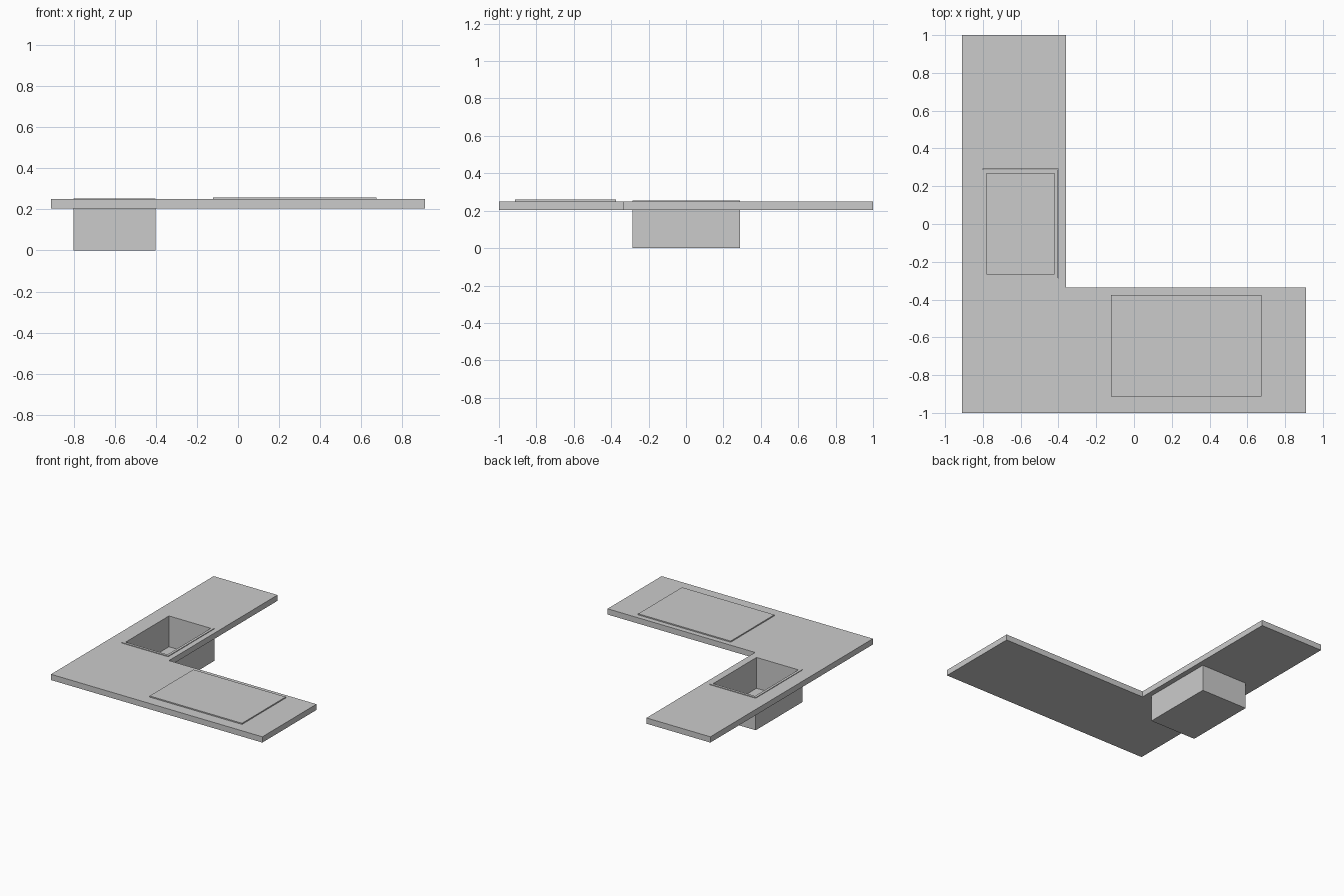
import bpy, bmesh
from mathutils import Matrix, Vector

if "Cube" in bpy.data.objects:
    bpy.data.objects.remove(bpy.data.objects["Cube"])


def finish(name, bm):
    bmesh.ops.recalc_face_normals(bm, faces=bm.faces)
    mesh = bpy.data.meshes.new(name)
    bm.to_mesh(mesh)
    bm.free()
    obj = bpy.data.objects.new(name, mesh)
    bpy.context.collection.objects.link(obj)
    return obj


def prism(outline, z0, z1):
    """Extrude a flat outline from z0 up to z1."""
    bm = bmesh.new()
    base = bm.faces.new([bm.verts.new((x, y, z0)) for x, y in outline])
    new = bmesh.ops.extrude_face_region(bm, geom=[base], use_keep_orig=True)["geom"]
    bmesh.ops.translate(bm, vec=(0, 0, z1 - z0),
                        verts=[g for g in new if isinstance(g, bmesh.types.BMVert)])
    return bm


def rect(x0, x1, y0, y1):
    return [(x0, y0), (x1, y0), (x1, y1), (x0, y1)]


# L-shaped worktop
worktop = finish("worktop", prism(
    [(-0.91, -1), (0.91, -1), (0.91, -0.335), (-0.36, -0.335), (-0.36, 1), (-0.91, 1)],
    0.205, 0.25))

# Opening for the sink
cutter = finish("sink_opening_cutter", prism(rect(-0.803, -0.4005, -0.287, 0.29), 0.1, 0.4))
cutter.hide_render = True
cutter.hide_set(True)
cutter.display_type = 'WIRE'
cut = worktop.modifiers.new("sink_opening", 'BOOLEAN')
cut.operation = 'DIFFERENCE'
cut.solver = 'EXACT'
cut.object = cutter

# Sink basin: box with its top face inset and pushed down
bm = prism(rect(-0.802, -0.402, -0.285, 0.288), 0, 0.254)
bmesh.ops.recalc_face_normals(bm, faces=bm.faces)
top = max(bm.faces, key=lambda f: f.calc_center_median().z)
bmesh.ops.inset_region(bm, faces=[top], thickness=0.028)
new = bmesh.ops.extrude_discrete_faces(bm, faces=[top])["faces"]
bmesh.ops.translate(bm, vec=(0, 0, -0.24), verts=list(new[0].verts))
finish("sink_basin", bm)

# Drain disc on the basin floor
bm = bmesh.new()
bmesh.ops.create_cone(bm, cap_ends=True, segments=32, radius1=0.037, radius2=0.037,
                      depth=0.006, matrix=Matrix.Translation(Vector((-0.68, 0.003, 0.015))))
finish("drain", bm)

# Cooktop plate
finish("cooktop", prism(rect(-0.122, 0.674, -0.913, -0.375), 0.25, 0.259))
